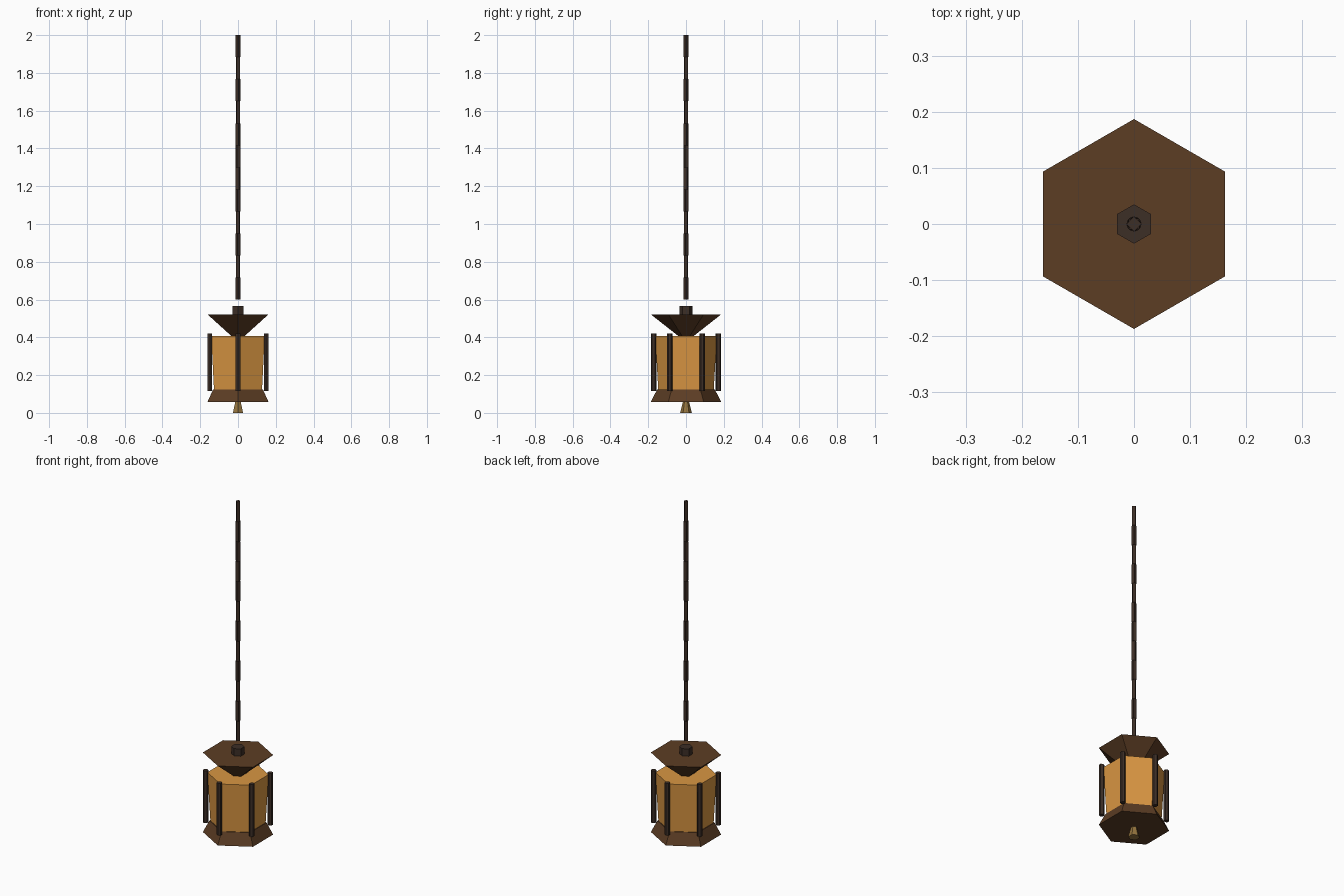
import bpy
import math

cube = bpy.data.objects.get("Cube")
if cube:
    bpy.data.objects.remove(cube, do_unlink=True)


def material(name, rgb):
    """Flat material from 0-255 display values, stored as linear."""
    linear = [((c / 255 + 0.055) / 1.055) ** 2.4 for c in rgb] + [1.0]
    mat = bpy.data.materials.new(name)
    mat.use_nodes = True
    mat.diffuse_color = linear
    shader = mat.node_tree.nodes["Principled BSDF"]
    shader.inputs["Base Color"].default_value = linear
    shader.inputs["Roughness"].default_value = 0.8
    return mat


wood = material("brown_wood", (92, 61, 36))
iron = material("dark_iron", (60, 46, 38))
amber = material("amber_glass", (217, 150, 66))
brass = material("aged_brass", (148, 116, 62))


def frustum(name, mat, z0, z1, r0, r1, sides=6, turn=90, at=(0, 0)):
    """Closed prism or tapered prism; turn is the first corner's angle."""
    verts = []
    for z, r in ((z0, r0), (z1, r1)):
        for i in range(sides):
            a = math.radians(turn) + math.tau * i / sides
            verts.append((at[0] + r * math.cos(a), at[1] + r * math.sin(a), z))
    faces = [tuple(reversed(range(sides))), tuple(range(sides, 2 * sides))]
    for i in range(sides):
        j = (i + 1) % sides
        faces.append((i, j, j + sides, i + sides))
    mesh = bpy.data.meshes.new(name)
    mesh.from_pydata(verts, [], faces)
    mesh.materials.append(mat)
    obj = bpy.data.objects.new(name, mesh)
    bpy.context.collection.objects.link(obj)
    return obj


# Lantern body, from the bottom up
frustum("bottom_finial", brass, 0.0, 0.057, 0.031, 0.017)
frustum("base_tray", wood, 0.057, 0.125, 0.187, 0.152)
frustum("glass_body", amber, 0.125, 0.407, 0.147, 0.163)
frustum("flared_roof", wood, 0.405, 0.522, 0.038, 0.187)
frustum("roof_cap", iron, 0.522, 0.565, 0.035, 0.035)

# Corner posts around the glass
for k in range(6):
    a = math.radians(90 + 60 * k)
    centre = (0.172 * math.cos(a), 0.172 * math.sin(a))
    frustum(f"corner_post_{k + 1}", iron, 0.115, 0.42, 0.0145, 0.0145, at=centre)

# Hanging chain of square links, each turned against the last
links, start, end = 12, 0.6, 2.0
step = (end - start) / links
for k in range(links):
    z = start + k * step
    frustum(f"chain_link_{k + 1}", iron, z, z + step, 0.0135, 0.0135,
            sides=4, turn=41 * k)
